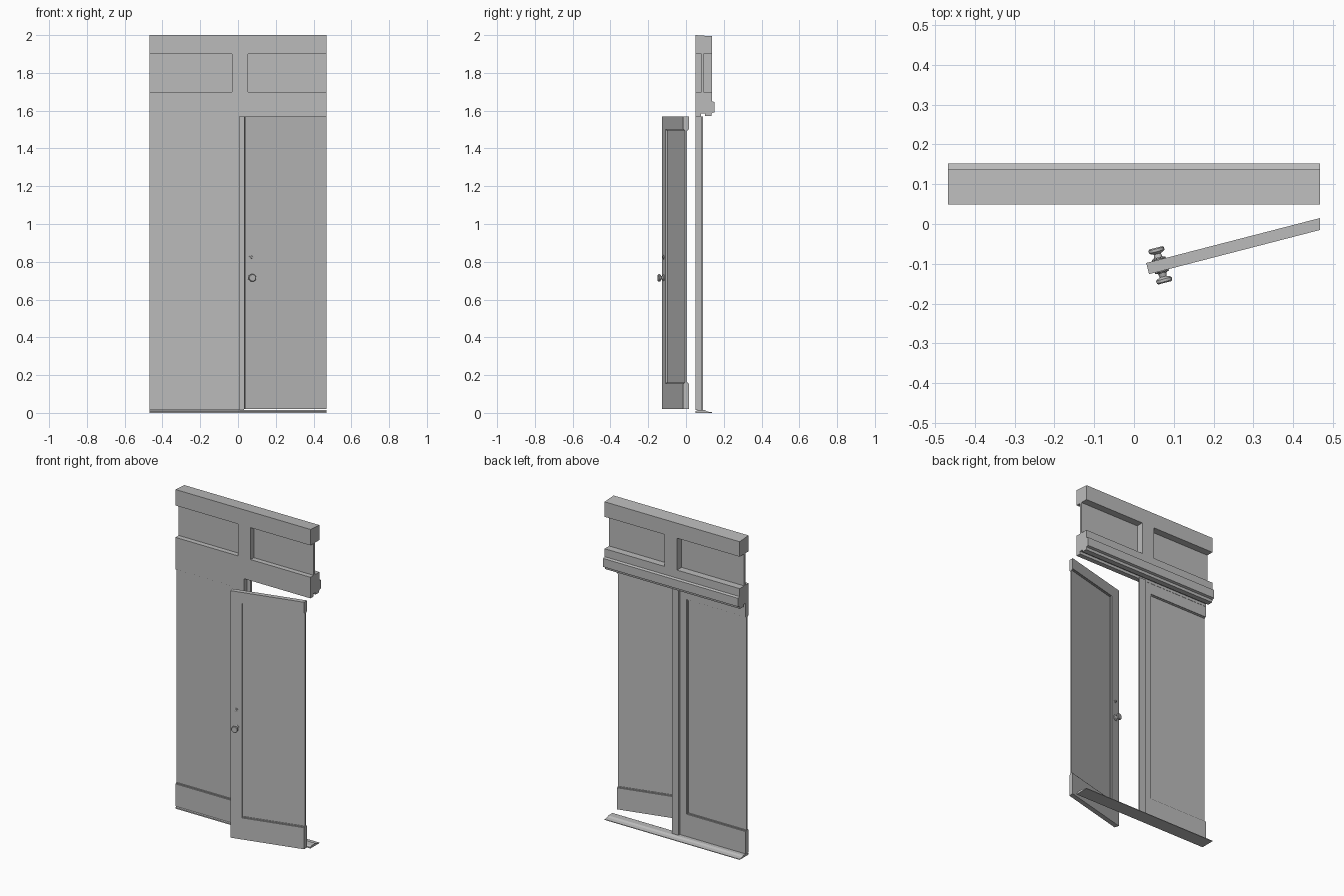
import bpy, bmesh, math
from mathutils import Vector, Matrix

if "Cube" in bpy.data.objects:
    bpy.data.objects.remove(bpy.data.objects["Cube"])

grey = bpy.data.materials.new("plain grey")
grey.use_nodes = True
GREY = (0.5, 0.5, 0.5, 1)
grey.diffuse_color = GREY
grey.node_tree.nodes["Principled BSDF"].inputs["Base Color"].default_value = GREY

W = 0.468        # half width of the doorway
HALF = 0.0145    # half thickness of a door


def finish(name, bm):
    bmesh.ops.recalc_face_normals(bm, faces=bm.faces)
    mesh = bpy.data.meshes.new(name)
    bm.to_mesh(mesh)
    bm.free()
    mesh.materials.append(grey)
    obj = bpy.data.objects.new(name, mesh)
    bpy.context.collection.objects.link(obj)
    return obj


def box(name, x, y, z, warp=None):
    """Box between pairs of limits, with an optional point mapping."""
    bm = bmesh.new()
    bmesh.ops.create_cube(bm, size=1)
    for v in bm.verts:
        p = Vector([lim[0] if c < 0 else lim[1] for c, lim in zip(v.co, (x, y, z))])
        v.co = warp(p) if warp else p
    return finish(name, bm)


def extrude_x(name, profile):
    """Sweep a (y, z) profile across the full width."""
    bm = bmesh.new()
    face = bm.faces.new([bm.verts.new((-W, y, z)) for y, z in profile])
    ext = bmesh.ops.extrude_face_region(bm, geom=[face])
    moved = [g for g in ext["geom"] if isinstance(g, bmesh.types.BMVert)]
    bmesh.ops.translate(bm, verts=moved, vec=(2 * W, 0, 0))
    return finish(name, bm)


def lathe(name, profile, place, sides=20):
    """Revolve a (radius, height) profile and place it."""
    bm = bmesh.new()
    rings = []
    for r, h in profile:
        rings.append([bm.verts.new((r * math.cos(a), r * math.sin(a), h))
                      for a in (2 * math.pi * i / sides for i in range(sides))])
    for lo, hi in zip(rings, rings[1:]):
        for i in range(sides):
            j = (i + 1) % sides
            bm.faces.new((lo[i], lo[j], hi[j], hi[i]))
    bm.faces.new(rings[0])
    bm.faces.new(rings[-1])
    bm.transform(place)
    obj = finish(name, bm)
    for o in bpy.context.selected_objects:
        o.select_set(False)
    obj.select_set(True)
    bpy.context.view_layer.objects.active = obj
    bpy.ops.object.shade_smooth_by_angle(angle=math.radians(35))
    return obj


def door(name, hinge, along, length, bottom):
    """Panelled leaf running from its hinge end to its latch stile."""
    along = Vector(along)
    normal = Vector((along.y, -along.x, 0))
    if normal.y < 0:
        normal.negate()

    def warp(p):
        u = p.x
        if u == 0:  # trim the hinge end flush with the side of the doorway
            u = -p.y * normal.x / along.x
        return Vector(hinge) + along * u + normal * p.y + Vector((0, 0, p.z))

    full, bead, thin = (-HALF, HALF), (-0.009, 0.009), (-0.0045, 0.0045)
    inner = length - 0.068
    low, high, top, b = 0.155, 1.5, 1.568, 0.006
    box(name + "_latch_stile", (inner, length), full, (bottom, top), warp)
    box(name + "_bottom_rail", (0, inner), full, (bottom, low), warp)
    box(name + "_top_rail", (0, inner), full, (high, top), warp)
    box(name + "_panel", (0, inner), thin, (low, high), warp)
    box(name + "_bead_low", (0, inner), bead, (low, low + b), warp)
    box(name + "_bead_high", (0, inner), bead, (high - b, high), warp)
    box(name + "_bead_side", (inner - b, inner), bead, (low + b, high - b), warp)
    return along, normal


# Doors: one shut, one swung open
door("fixed_door", (-W, 0.064, 0), (1, 0, 0), 0.476, 0.015)
swing = math.radians(14.5)
hinge = Vector((W, 0, 0))
along, normal = door("open_door", hinge, (-math.cos(swing), -math.sin(swing), 0), 0.448, 0.02)

# Cover strip on the meeting edge
box("meeting_strip", (-0.012, 0.033), (0.0785, 0.09), (0.012, 1.57))

# Knobs and lock plates on both faces of the open door
knob = [(0.018, 0), (0.018, 0.003), (0.011, 0.006), (0.009, 0.015),
        (0.016, 0.018), (0.02, 0.021), (0.02, 0.028), (0.017, 0.031)]
lock = [(0.012, 0), (0.012, 0.002), (0.007, 0.003), (0.006, 0.006)]
for side, label in ((-1, "front"), (1, "back")):
    out = normal * side
    turn = out.to_track_quat('Z', 'Y').to_matrix().to_4x4()
    base = hinge + along * 0.415 + out * HALF
    for part, z, profile in (("knob", 0.715, knob), ("lock", 0.825, lock)):
        spot = Matrix.Translation(base + Vector((0, 0, z)))
        lathe(f"{label}_{part}", profile, spot @ turn)

# Transom header above the doors
F, B = 0.049, 0.137
extrude_x("header_top_rail", [(F, 1.9), (B, 1.9), (B, 1.994), (F, 2.0)])
extrude_x("header_bottom_rail", [
    (F, 1.568), (0.08, 1.568), (0.08, 1.585), (0.1, 1.585), (0.1, 1.572),
    (B - 0.003, 1.572), (B, 1.588), (0.152, 1.592), (0.152, 1.645),
    (B, 1.65), (B, 1.7), (F, 1.7)])
box("header_middle_stile", (-0.033, 0.053), (F, B), (1.7, 1.9))
box("header_panel", (-W, W), (0.081, 0.092), (1.69, 1.91))

# Threshold
extrude_x("threshold", [(F, 0), (B, 0), (B, 0.004), (0.112, 0.007),
                        (0.1, 0.014), (0.06, 0.014), (F, 0.008)])
